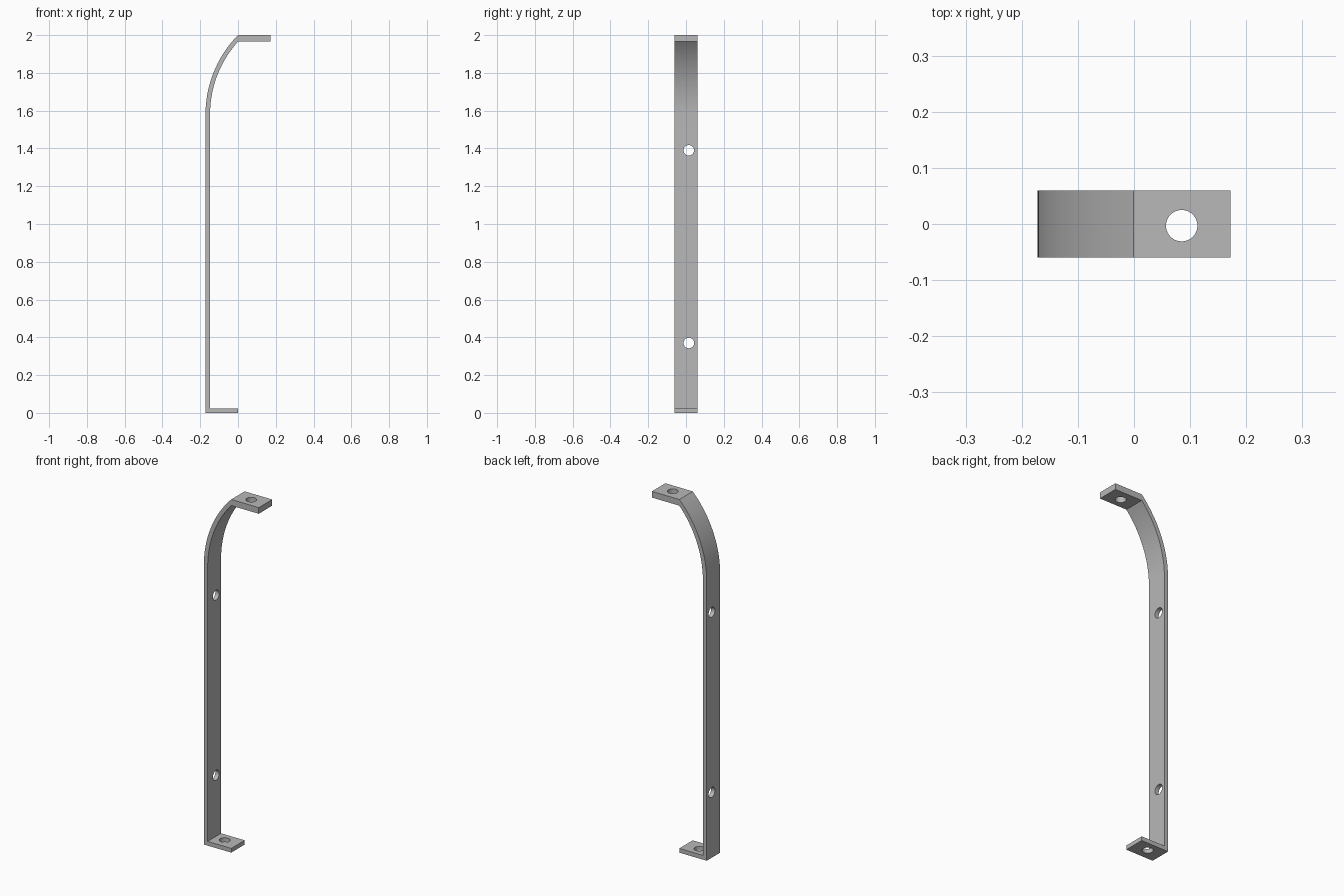
import bpy, bmesh, math
from mathutils import Matrix, Vector

default = bpy.data.objects.get("Cube")
if default:
    bpy.data.objects.remove(default, do_unlink=True)

# Main dimensions
HALF_W = 0.06
LEFT, RIGHT = -0.172, 0.172
THICK = 0.024
BEND_Z = 1.58
RADIUS = 0.6
TOP, TOP_UNDER = 2.0, 1.965
CENTRE_X = LEFT + RADIUS
HOLE_R = 0.028

metal = bpy.data.materials.new("grey metal")
metal.use_nodes = True
grey = (0.48, 0.48, 0.48, 1)
metal.diffuse_color = grey
metal.node_tree.nodes["Principled BSDF"].inputs["Base Color"].default_value = grey


def arc(radius, end_z, steps=28):
    """Points of the bend, from the upright to the given height."""
    end = math.asin((end_z - BEND_Z) / radius)
    return [(CENTRE_X - radius * math.cos(end * i / steps),
             BEND_Z + radius * math.sin(end * i / steps)) for i in range(steps + 1)]


def make_object(name, bm):
    bmesh.ops.recalc_face_normals(bm, faces=bm.faces)
    mesh = bpy.data.meshes.new(name)
    bm.to_mesh(mesh)
    bm.free()
    mesh.materials.append(metal)
    obj = bpy.data.objects.new(name, mesh)
    bpy.context.collection.objects.link(obj)
    return obj


def drill(obj, centre, axis):
    """Cut a round hole through the object along an axis."""
    bm = bmesh.new()
    turn = Vector((0, 0, 1)).rotation_difference(Vector(axis)).to_matrix().to_4x4()
    bmesh.ops.create_cone(bm, cap_ends=True, segments=40, radius1=HOLE_R,
                          radius2=HOLE_R, depth=0.1,
                          matrix=Matrix.Translation(centre) @ turn)
    cutter = make_object("hole_cutter", bm)
    cutter.hide_render = True
    mod = obj.modifiers.new("hole", 'BOOLEAN')
    mod.operation = 'DIFFERENCE'
    mod.solver = 'EXACT'
    mod.object = cutter
    bpy.context.view_layer.objects.active = obj
    bpy.ops.object.modifier_apply(modifier=mod.name)
    bpy.data.objects.remove(cutter, do_unlink=True)


# Bracket: foot tab, upright, bend and top tab as one extruded profile
profile = [(0, 0), (LEFT, 0)]
profile += arc(RADIUS, TOP)
profile += [(RIGHT, TOP), (RIGHT, TOP_UNDER)]
profile += reversed(arc(RADIUS - THICK, TOP_UNDER))
profile += [(LEFT + THICK, THICK), (0, THICK)]

bm = bmesh.new()
face = bm.faces.new([bm.verts.new((x, -HALF_W, z)) for x, z in profile])
side = bmesh.ops.extrude_face_region(bm, geom=[face])
bmesh.ops.translate(bm, vec=(0, 2 * HALF_W, 0),
                    verts=[g for g in side["geom"] if isinstance(g, bmesh.types.BMVert)])
bracket = make_object("bracket", bm)

# Screw holes in the upright, then one in each tab
for z in (0.37, 1.39):
    drill(bracket, (LEFT + THICK / 2, 0.015, z), (1, 0, 0))
drill(bracket, (0.085, -0.003, TOP), (0, 0, 1))
drill(bracket, (-0.086, 0.004, 0), (0, 0, 1))

bpy.ops.object.select_all(action='DESELECT')
bracket.select_set(True)
bpy.context.view_layer.objects.active = bracket
bpy.ops.object.shade_smooth_by_angle(angle=math.radians(30))
